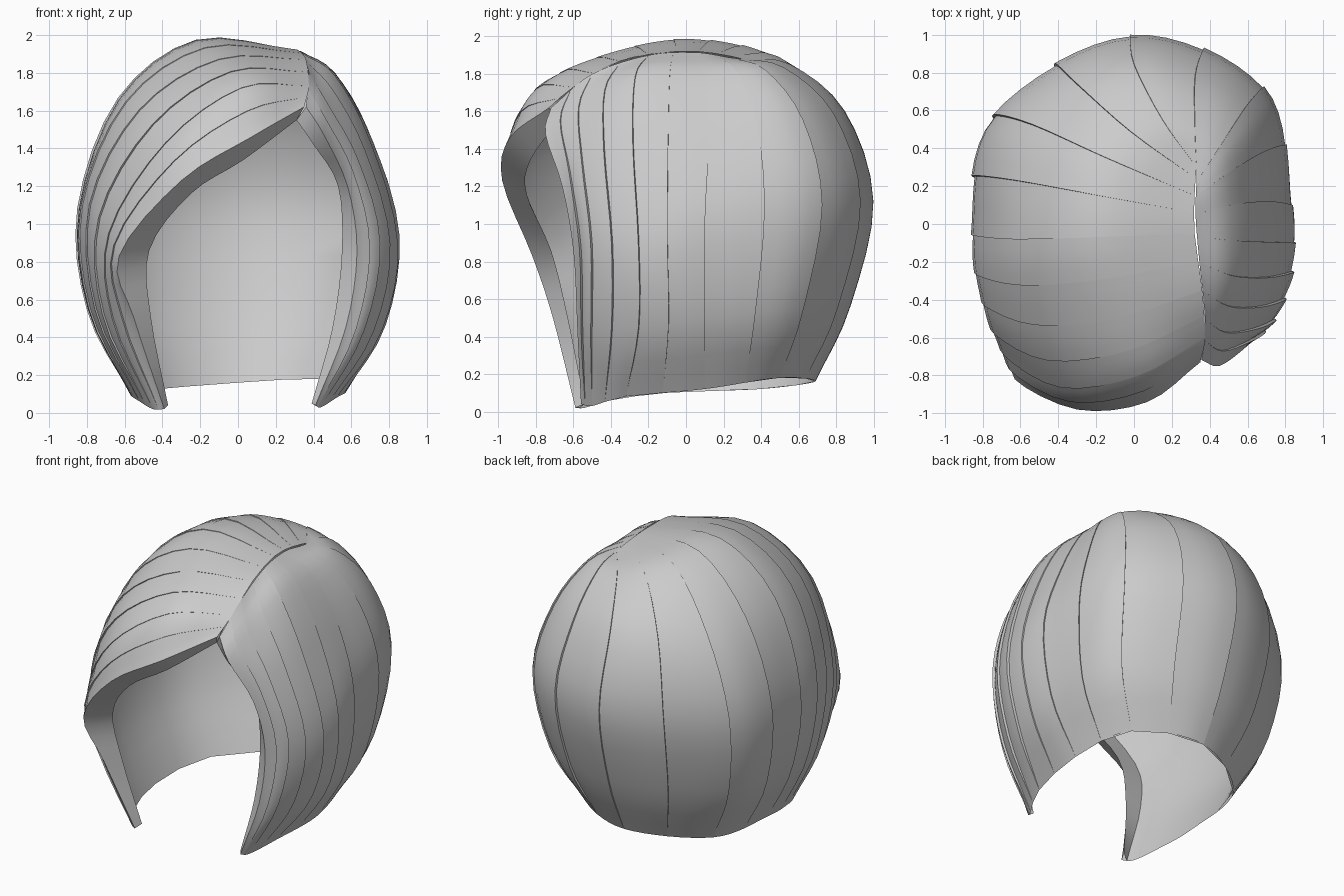
import bpy, bmesh, math, random
from mathutils import Vector

random.seed(4)
if "Cube" in bpy.data.objects:
    bpy.data.objects.remove(bpy.data.objects["Cube"])

LOCKS_PER_SPAN = 2
COLS_PER_LOCK = 4
ROWS = 20
STEP = 0.018
LINING_DEPTH = 0.025
HEAD_CENTRE = Vector((0, 0, 0.95))

# Guide strands on the right, from the fringe to the back; each runs from the parting to the tip
right_rim = [(.31, -.68, 1.55), (.03, -.83, 1.34), (-.25, -.85, 1.16),
             (-.47, -.72, .86), (-.46, -.63, .5), (-.37, -.54, .04)]
right_guides = [
    [(.35, -.73, 1.62), (.07, -.94, 1.46), (-.3, -.98, 1.23), (-.63, -.82, .83), (-.55, -.71, .5), (-.39, -.59, .02)],
    [(.375, -.6, 1.73), (.02, -.8, 1.72), (-.38, -.86, 1.43), (-.68, -.69, .95), (-.66, -.59, .5), (-.45, -.54, .02)],
    [(.36, -.35, 1.87), (-.1, -.5, 1.87), (-.52, -.53, 1.6), (-.78, -.43, 1.1), (-.75, -.38, .55), (-.52, -.4, .06)],
    [(.32, -.05, 1.92), (-.22, -.07, 1.97), (-.63, -.08, 1.66), (-.84, -.06, 1.08), (-.79, -.05, .55), (-.57, -.1, .1)],
    [(.32, .15, 1.91), (-.15, .35, 1.93), (-.53, .52, 1.6), (-.73, .57, 1.1), (-.68, .5, .55), (-.49, .4, .12)],
]
# Guide strands from the back to the left front
left_guides = [
    [(.33, .3, 1.88), (.15, .55, 1.85), (0, .84, 1.6), (-.02, .99, 1.12), (-.01, .87, .57), (0, .69, .16)],
    [(.33, .22, 1.89), (.46, .42, 1.82), (.59, .62, 1.55), (.68, .72, 1.1), (.62, .62, .55), (.44, .5, .18)],
    [(.325, .05, 1.915), (.51, .1, 1.79), (.7, .12, 1.45), (.83, .1, 1), (.77, .1, .5), (.57, .1, .12)],
    [(.345, -.2, 1.9), (.51, -.27, 1.78), (.69, -.28, 1.43), (.83, -.25, .9), (.75, -.25, .45), (.52, -.32, .08)],
    [(.375, -.5, 1.8), (.48, -.57, 1.62), (.63, -.55, 1.33), (.74, -.5, .9), (.66, -.5, .45), (.44, -.5, .03)],
    [(.36, -.72, 1.62), (.45, -.75, 1.48), (.58, -.66, 1.2), (.63, -.6, .85), (.57, -.58, .45), (.41, -.56, .04)],
]
left_rim = [(.31, -.68, 1.55), (.4, -.67, 1.42), (.53, -.58, 1.2),
            (.55, -.54, .85), (.5, -.53, .45), (.39, -.53, .05)]
guides = right_guides + left_guides


def spline(points, t):
    """Point on a smooth curve through the points, t from 0 to 1."""
    p = [Vector(q) for q in points]
    p = [2 * p[0] - p[1]] + p + [2 * p[-1] - p[-2]]
    x = min(max(t, 0), 1) * (len(points) - 1)
    i = min(int(x), len(points) - 2)
    f = x - i
    a, b, c, d = p[i:i + 4]
    return 0.5 * (2 * b + (c - a) * f + (2 * a - 5 * b + 4 * c - d) * f ** 2
                  + (3 * b - a - 3 * c + d) * f ** 3)


def edge_strand(points):
    return [spline(points, r / ROWS) for r in range(ROWS + 1)]


def strand(u, lift):
    """Column of points at position u around the head; the lift fades at root and tip."""
    column = []
    for r in range(ROWS + 1):
        t = r / ROWS
        p = spline([spline(g, t) for g in guides], u)
        out = (p - HEAD_CENTRE).normalized()
        column.append(p + out * lift * min(1, 2 * t, 8 * (1 - t)))
    return column


def sheet(name, columns, material):
    """Skin neighbouring columns into one smooth sheet."""
    bm = bmesh.new()
    grid = [[bm.verts.new(p) for p in column] for column in columns]
    for left, right in zip(grid, grid[1:]):
        for r in range(ROWS):
            bm.faces.new((left[r], right[r], right[r + 1], left[r + 1]))
    bmesh.ops.remove_doubles(bm, verts=bm.verts, dist=0.0005)
    mesh = bpy.data.meshes.new(name)
    bm.to_mesh(mesh)
    bm.free()
    mesh.materials.append(material)
    obj = bpy.data.objects.new(name, mesh)
    bpy.context.collection.objects.link(obj)
    bpy.ops.object.select_all(action='DESELECT')
    bpy.context.view_layer.objects.active = obj
    obj.select_set(True)
    bpy.ops.object.shade_smooth_by_angle(angle=math.radians(35))


# Plain grey hair
grey = bpy.data.materials.new("hair_grey")
grey.use_nodes = True
colour = (0.6, 0.6, 0.6, 1)
grey.diffuse_color = colour
grey.node_tree.nodes["Principled BSDF"].inputs["Base Color"].default_value = colour

# Outer locks: each slopes down to meet the raised edge of the next
lock_count = (len(guides) - 1) * LOCKS_PER_SPAN
outer = [edge_strand(right_rim)]
for k in range(lock_count):
    height = STEP * random.uniform(0.4, 1) if k else 0
    for c in range(COLS_PER_LOCK + 1):
        f = c / COLS_PER_LOCK
        outer.append(strand((k + f) / lock_count, height * (1 - f)))
outer.append(edge_strand(left_rim))
sheet("hair_locks", outer, grey)

# Smooth lining, joined to the rims of the face opening and to the hem
inner = [edge_strand(right_rim)]
inner += [strand(k / lock_count, -LINING_DEPTH) for k in range(1, lock_count)]
inner.append(edge_strand(left_rim))
sheet("hair_lining", inner[::-1], grey)
